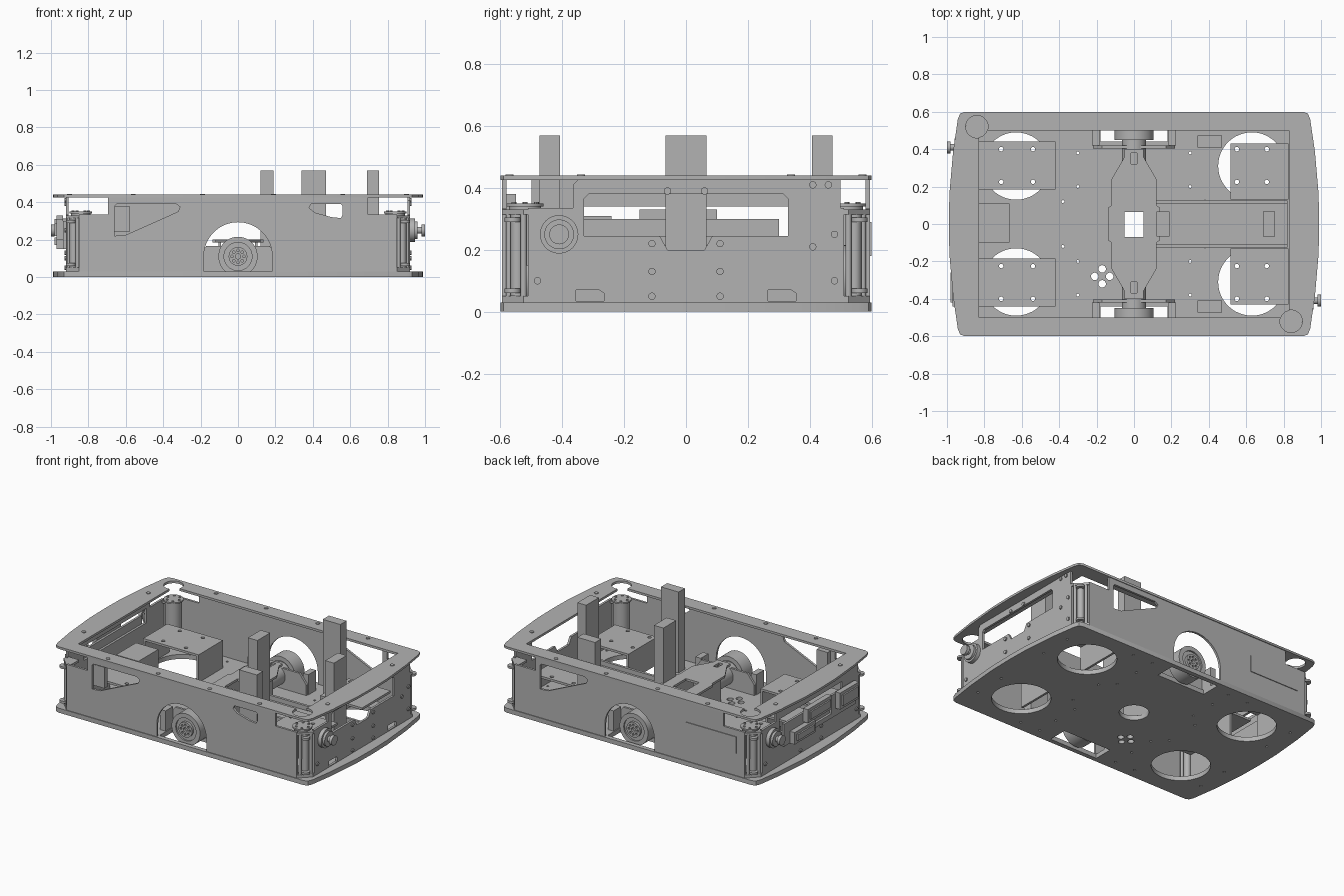
import bpy, bmesh
from math import sin, cos, radians

cube = bpy.data.objects.get("Cube")
if cube:
    bpy.data.objects.remove(cube, do_unlink=True)

grey = bpy.data.materials.new("machined_grey")
grey.use_nodes = True
grey.diffuse_color = (0.45, 0.45, 0.45, 1)
grey.node_tree.nodes["Principled BSDF"].inputs["Base Color"].default_value = (0.45, 0.45, 0.45, 1)


def arc(u, v, r, a0, a1, n=20):
    return [(u + r * cos(radians(a0 + (a1 - a0) * i / n)),
             v + r * sin(radians(a0 + (a1 - a0) * i / n))) for i in range(n + 1)]


def circle(u, v, r, n=32):
    return arc(u, v, r, 0, 360, n)[:-1]


def rect(u0, u1, v0, v1):
    return [(u0, v0), (u1, v0), (u1, v1), (u0, v1)]


def turn(loop):
    return [(-u, -v) for u, v in loop]


def flip(loop):
    return [(-u, v) for u, v in loop]


def plate(name, loops, lo, hi, axis="z"):
    """Extrude an outline (first loop) with holes (other loops) along an axis."""
    place = {"z": lambda u, v, w: (u, v, w),
             "y": lambda u, v, w: (u, w, v),
             "x": lambda u, v, w: (w, u, v)}[axis]
    bm = bmesh.new()
    edges = []
    for loop in loops:
        vs = [bm.verts.new((u, v, 0)) for u, v in loop]
        edges += [bm.edges.new((vs[i - 1], vs[i])) for i in range(len(vs))]
    bmesh.ops.triangle_fill(bm, use_beauty=True, use_dissolve=False, edges=edges, normal=(0, 0, 1))
    ext = bmesh.ops.extrude_face_region(bm, geom=bm.faces[:])
    top = {g for g in ext["geom"] if isinstance(g, bmesh.types.BMVert)}
    for v in bm.verts:
        v.co = place(v.co.x, v.co.y, hi if v in top else lo)
    bmesh.ops.recalc_face_normals(bm, faces=bm.faces[:])
    mesh = bpy.data.meshes.new(name)
    bm.to_mesh(mesh)
    bm.free()
    mesh.materials.append(grey)
    obj = bpy.data.objects.new(name, mesh)
    bpy.context.collection.objects.link(obj)
    return obj


def box(name, x0, x1, y0, y1, z0, z1):
    return plate(name, [rect(x0, x1, y0, y1)], z0, z1)


# Shared outline with gently bowed ends
bow = [(.99, 0), (.987, .16), (.967, .39), (.942, .56), (.93, .59), (.905, .6)]
quarter = bow[1:]
outline = ([(x, -y) for x, y in reversed(quarter)] + bow
           + [(-x, y) for x, y in reversed(quarter)] + turn(bow))
SIGNS = (1, -1)
CORNERS = [(a, b) for a in SIGNS for b in SIGNS]

# Base plate with caster openings, wheel slots and drilled holes
holes = [circle(a * .63, b * .31, .18, 48) for a, b in CORNERS]
holes += [rect(-.18, .18, .44, .57), rect(-.18, .18, -.57, -.44), circle(0, 0, .09)]
holes += [circle(-.17 + dx, -.28 + dy, .02, 16)
          for dx, dy in ((.04, 0), (-.04, 0), (0, .04), (0, -.04))]
holes += [circle(a * x, b * y, .008, 8) for a, b in CORNERS
          for x, y in ((.3, .38), (.3, .2), (.38, .12), (.3, .53), (.45, .53), (.88, .2), (.88, .42))]
plate("base_plate", [outline] + holes, 0, .03)

# Top frame, opening notched around the two scanners
notch = arc(-.84, .52, .06, -19, 280)
opening = notch + [(-.83, -.5)] + turn(notch) + [(.83, .5)]
plate("top_frame", [outline, opening], .425, .44)
for a, b in CORNERS:
    for x, y in ((.19, .57), (.56, .57), (.9, .34)):
        plate("frame_bolt", [circle(a * x, b * y, .013, 12)], .44, .444)

# Long side walls with wheel arch and cutouts
wall = ([(-.85, .03), (-.183, .03)] + arc(0, .11, .183, 180, 0, 32)
        + [(.183, .03), (.85, .03), (.85, .335), (.695, .335), (.695, .425),
           (-.695, .425), (-.695, .335), (-.85, .335)])
wedge = [(-.66, .22), (-.6, .225), (-.32, .35), (-.31, .375), (-.33, .39), (-.65, .39), (-.66, .38)]
port = [(.38, .37), (.41, .345), (.5, .32), (.55, .315), (.56, .335), (.56, .38), (.55, .39), (.39, .39)]
plate("front_wall", [wall, wedge, port], -.595, -.58, "y")
plate("back_wall", [wall, flip(wedge)], .58, .595, "y")
plate("back_access_panel", [rect(-.79, -.42, .18, .29)], .595, .6, "y")
box("front_wedge_bracket", -.66, -.58, -.58, -.55, .24, .38)

# End walls, raised away from the emergency stop, with a window
end = [(-.51, .03), (.51, .03), (.51, .335), (.5, .335), (.5, .425),
       (-.35, .425), (-.365, .41), (-.365, .335), (-.51, .335)]
window = [(-.33, .245), (-.085, .245), (-.06, .2), (.06, .2), (.085, .245), (.33, .245),
          (.33, .365), (.315, .38), (-.315, .38), (-.33, .365)]
foot_slots = [[(u - .045, .035), (u + .045, .035), (u + .045, .06), (u + .03, .07), (u - .045, .07)]
              for u in (-.31, .31)]
plate("right_end_wall", [end, window] + foot_slots, .905, .92, "x")
plate("left_end_wall", [flip(end), rect(-.33, .33, .245, .34)], -.92, -.905, "x")
for s in SIGNS:
    for u, v in ((-.48, .1), (.48, .1), (.48, .25), (.41, .21), (-.11, .05), (.11, .05), (-.11, .13),
                 (.11, .13), (-.11, .22), (.11, .22), (-.06, .39), (.06, .39), (.41, .41), (.46, .41)):
        plate("end_bolt", [circle(s * u, v, .012, 10)], s * .92, s * .928, "x")

# Emergency stop buttons, one per end
for s in SIGNS:
    for r, lo, hi in ((.062, .92, .945), (.048, .945, .96), (.018, .96, .98), (.032, .98, 1)):
        plate("emergency_stop", [circle(-s * .41, .25, r)], s * lo, s * hi, "x")

# Connector boxes on the left end
plate("connector_panel", [rect(-.45, .3, .15, .3), rect(-.2, -.02, .18, .23)], -.935, -.92, "x")
for u0, u1, v0, v1 in ((-.44, -.24, .2, .31), (-.15, .1, .24, .33), (.02, .24, .15, .23)):
    plate("connector_box", [rect(u0, u1, v0, v1)], -.97, -.935, "x")
    plate("connector_cap", [rect(u0 + .02, u1 - .02, v0 + .02, v1 - .02)], -.98, -.97, "x")

# Open corner posts between the walls
for a, b in CORNERS:
    cap = [(a * x, b * y) for x, y in ((.83, .58), (.85, .595), (.92, .525), (.92, .49), (.83, .49))]
    for lo, hi in ((.03, .05), (.315, .33)):
        plate("corner_cap", [cap], lo, hi)
    for x, y, r in ((.878, .545, .022), (.858, .572, .01), (.905, .525, .01)):
        plate("corner_post", [circle(a * x, b * y, r, 16)], .05, .315)
    for z in (.06, .29):
        plate("corner_roller", [circle(a * .893, b * .56, .026, 16)], z, z + .015)

# Scanners in two opposite corners
for s in SIGNS:
    x, y = -s * .84, s * .52
    plate("scanner_drum", [circle(x, y, .052)], .15, .34)
    plate("scanner_disc", [circle(x, y, .06)], .34, .35)
    for k in range(6):
        cx, cy = arc(x, y, .042, 0, 360, 6)[k]
        plate("scanner_bolt", [circle(cx, cy, .008, 8)], .35, .355)

# Drive wheels, gear housings and arch brackets
for s in SIGNS:
    def along(name, loops, lo, hi):
        return plate(name, loops, min(s * lo, s * hi), max(s * lo, s * hi), "y")
    along("drive_wheel", [circle(0, .11, .105, 48), circle(0, .11, .075, 40)], .45, .55)
    along("wheel_disc", [circle(0, .11, .076, 40)], .46, .54)
    bolts = arc(0, .11, .032, 0, 360, 8)[:-1]
    along("wheel_hub", [circle(0, .11, .05), circle(0, .11, .014, 16)]
          + [circle(u, v, .007, 10) for u, v in bolts], .54, .556)
    along("drive_gearbox", [circle(0, .11, .065)], .17, .46)
    along("arch_bracket", [[(-.22, .03), (.22, .03), (.22, .1), (.17, .165), (-.17, .165), (-.22, .1)]],
          .405, .42)
    for a in SIGNS:
        y0, y1 = sorted((s * .42, s * .5))
        x0, x1 = sorted((a * .185, a * .225))
        box("arch_side", x0, x1, y0, y1, .03, .165)

# Waisted axle beam over the centre
side = [(.05, -.4), (.05, -.36), (.12, -.24), (.12, -.1), (.135, -.09)]
half = side + [(x, -y) for x, y in reversed(side)]
plate("axle_beam", [half + turn(half), rect(-.05, .05, -.07, .065),
                    rect(-.015, .015, .32, .38), rect(-.015, .015, -.37, -.31)], .185, .2)
for a in SIGNS:
    x0, x1 = sorted((a * .09, a * .105))
    box("beam_support", x0, x1, -.22, .22, .03, .185)

# Raised equipment shelves
for b in SIGNS:
    y0, y1 = sorted((b * .185, b * .44))
    drill = [circle(x, b * y, .012, 12) for x in (-.71, -.54) for y in (.225, .4)]
    plate("left_shelf", [rect(-.83, -.42, y0, y1)] + drill, .2, .215)
    box("left_shelf_leg", -.435, -.42, y0, y1, .03, .2)
    box("left_shelf_foot", -.83, -.815, y0, y1, .03, .2)
    y0, y1 = sorted((b * .13, b * .43))
    drill = [circle(x, b * y, .012, 12) for x in (.55, .71) for y in (.225, .4)]
    plate("right_shelf", [rect(.515, .825, y0, y1)] + drill, .2, .215)
    box("right_shelf_leg", .515, .53, y0, y1, .03, .2)
    y0, y1 = sorted((b * .108, b * .125))
    box("channel_rail", .11, .82, y0, y1, .03, .13)
box("channel_floor", .11, .82, -.11, .11, .09, .1)
box("small_shelf", -.83, -.665, -.1, .11, .2, .215)
box("small_shelf_leg", -.68, -.665, -.1, .11, .03, .2)

# Four upright pillars
for x0, x1, y0, y1 in ((.12, .19, -.067, .067), (.69, .755, -.067, .067),
                       (.34, .47, .408, .473), (.34, .47, -.473, -.408)):
    box("pillar", x0, x1, y0, y1, .03, .57)

# Smooth round sides, sharp edges kept
bpy.ops.object.select_all(action="DESELECT")
for obj in bpy.context.collection.objects:
    if obj.type == "MESH":
        obj.select_set(True)
        bpy.context.view_layer.objects.active = obj
bpy.ops.object.shade_smooth_by_angle(angle=radians(35))
